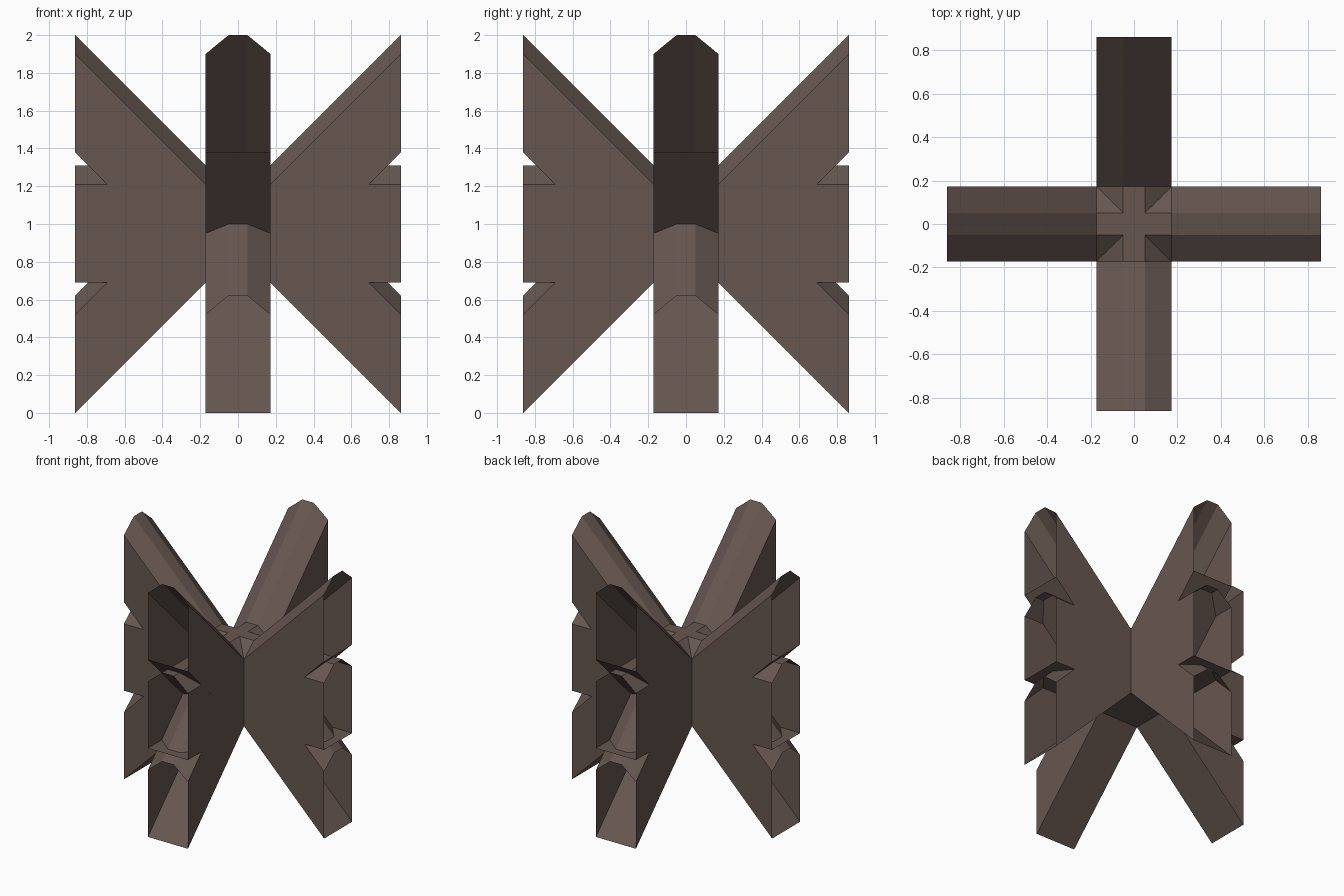
import bpy, bmesh, math
from mathutils import Matrix

if "Cube" in bpy.data.objects:
    bpy.data.objects.remove(bpy.data.objects["Cube"])

HALF = 0.172           # half width of a beam, also half width of the hub
REACH = 0.862          # distance from centre to the open beam ends
LOW, HIGH = 0.69, 1.31 # bottom and ridge of the level beams
FLAT, BEVEL = 0.05, 0.10

brown = bpy.data.materials.new("dark brown timber")
brown.diffuse_color = (0.135, 0.095, 0.082, 1)
brown.use_nodes = True
brown.node_tree.nodes["Principled BSDF"].inputs["Base Color"].default_value = brown.diffuse_color

# cross-section: flat bottom, straight sides, bevelled top
SECTION = [(-HALF, LOW), (HALF, LOW), (HALF, HIGH - BEVEL),
           (FLAT, HIGH), (-FLAT, HIGH), (-HALF, HIGH - BEVEL)]


def beam(name, start, end, rise, angle):
    """Open tube along x, sheared up by rise, then turned about z."""
    bm = bmesh.new()
    near = [bm.verts.new((start, y, z)) for y, z in SECTION]
    far = [bm.verts.new((end, y, z + rise)) for y, z in SECTION]
    n = len(SECTION)
    for i in range(n):
        j = (i + 1) % n
        bm.faces.new((near[j], near[i], far[i], far[j]))
    bmesh.ops.recalc_face_normals(bm, faces=bm.faces)
    bm.transform(Matrix.Rotation(angle, 4, 'Z'))
    mesh = bpy.data.meshes.new(name)
    bm.to_mesh(mesh)
    bm.free()
    mesh.materials.append(brown)
    bpy.context.collection.objects.link(bpy.data.objects.new(name, mesh))


# two level beams crossing at the hub
beam("level_beam_x", -REACH, REACH, 0, 0)
beam("level_beam_y", -REACH, REACH, 0, math.pi / 2)

# rising and falling beams on each of the four sides
for k, side in enumerate(("right", "back", "left", "front")):
    beam("rising_beam_" + side, HALF, REACH, REACH - HALF, k * math.pi / 2)
    beam("falling_beam_" + side, HALF, REACH, HALF - REACH, k * math.pi / 2)
